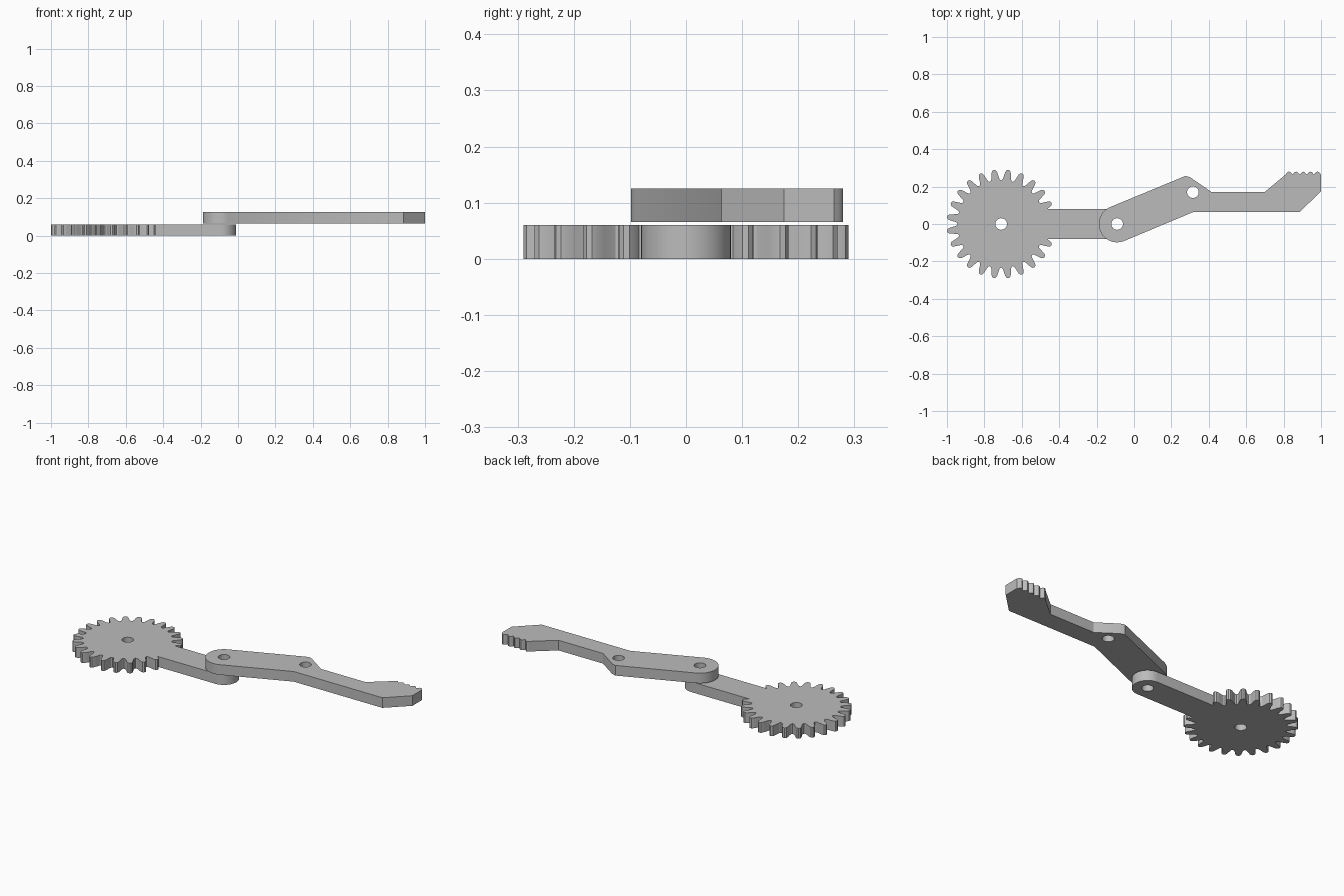
import bpy, bmesh, math
from math import cos, sin, pi

cube = bpy.data.objects.get("Cube")
if cube:
    bpy.data.objects.remove(cube, do_unlink=True)

grey = bpy.data.materials.new("plain grey")
grey.use_nodes = True
colour = (0.5, 0.5, 0.5, 1)
grey.diffuse_color = colour
grey.node_tree.nodes["Principled BSDF"].inputs["Base Color"].default_value = colour


def arc(cx, cy, r, start, end, n):
    angles = [start + (end - start) * i / n for i in range(n + 1)]
    return [(cx + r * cos(a), cy + r * sin(a)) for a in angles]


def plate(name, outline, holes, z0, z1):
    """Flat plate from an outline with round holes, as a welded mesh."""
    curve = bpy.data.curves.new(name + "_profile", 'CURVE')
    curve.dimensions = '2D'
    curve.fill_mode = 'BOTH'
    curve.extrude = (z1 - z0) / 2
    for loop in [outline] + [arc(x, y, HOLE, 0, 2 * pi, 32)[:-1] for x, y in holes]:
        spline = curve.splines.new('POLY')
        spline.points.add(len(loop) - 1)
        for point, (x, y) in zip(spline.points, loop):
            point.co = (x, y, 0, 1)
        spline.use_cyclic_u = True
    helper = bpy.data.objects.new(name + "_profile", curve)
    bpy.context.collection.objects.link(helper)
    bpy.context.view_layer.update()
    graph = bpy.context.evaluated_depsgraph_get()
    mesh = bpy.data.meshes.new_from_object(helper.evaluated_get(graph))
    bpy.data.objects.remove(helper, do_unlink=True)
    bpy.data.curves.remove(curve)

    bm = bmesh.new()
    bm.from_mesh(mesh)
    bmesh.ops.remove_doubles(bm, verts=bm.verts, dist=0.0001)
    bmesh.ops.recalc_face_normals(bm, faces=bm.faces)
    bm.to_mesh(mesh)
    bm.free()
    mesh.name = name
    mesh.materials.clear()
    mesh.materials.append(grey)
    obj = bpy.data.objects.new(name, mesh)
    obj.location.z = (z0 + z1) / 2
    bpy.context.collection.objects.link(obj)
    bpy.ops.object.select_all(action='DESELECT')
    obj.select_set(True)
    bpy.context.view_layer.objects.active = obj
    bpy.ops.object.shade_smooth_by_angle(angle=math.radians(30))


HOLE = 0.031
GEAR_X, PIVOT_X = -0.71, -0.09
TEETH, ARM = 24, 0.08

# Gear teeth: half profile as (fraction of pitch, radius), then mirrored
half = [(-0.5, 0.233), (-0.38, 0.238), (-0.31, 0.249), (-0.26, 0.263),
        (-0.2, 0.279), (-0.13, 0.288), (0, 0.292)]
tooth = half + [(-f, r) for f, r in half[-2:0:-1]]
gear = []
for i in range(TEETH):
    for f, r in tooth:
        a = (i + 0.5 + f) * 2 * pi / TEETH
        x, y = GEAR_X + r * cos(a), r * sin(a)
        if x < GEAR_X or abs(y) > ARM + 0.002:
            gear.append((x, y))

# Gear with its straight arm and rounded end
root_x = gear[0][0]
arm = [(root_x, -ARM)] + arc(PIVOT_X, 0, ARM, -pi / 2, pi / 2, 24) + [(root_x, ARM)]
plate("gear_arm", gear + arm, [(GEAR_X, 0), (PIVOT_X, 0)], 0, 0.06)

# Gripper finger: round pivot end, bent link, scalloped gripping tip
tilt = math.radians(22.6)
finger = arc(PIVOT_X, 0, 0.098, tilt + pi / 2, tilt + 3 * pi / 2, 28)
finger += [(0.315, 0.063), (0.885, 0.063), (1.0, 0.175)]
BUMPS, STEPS = 5, 6
for i in range(BUMPS * STEPS + 1):
    t = i / STEPS
    finger.append((1.0 - 0.19 * t / BUMPS, 0.264 + 0.016 * abs(sin(pi * t))))
finger += [(0.70, 0.172), (0.413, 0.172), (0.30, 0.25), (0.275, 0.257)]
plate("gripper_finger", finger, [(PIVOT_X, 0), (0.315, 0.17)], 0.066, 0.125)
